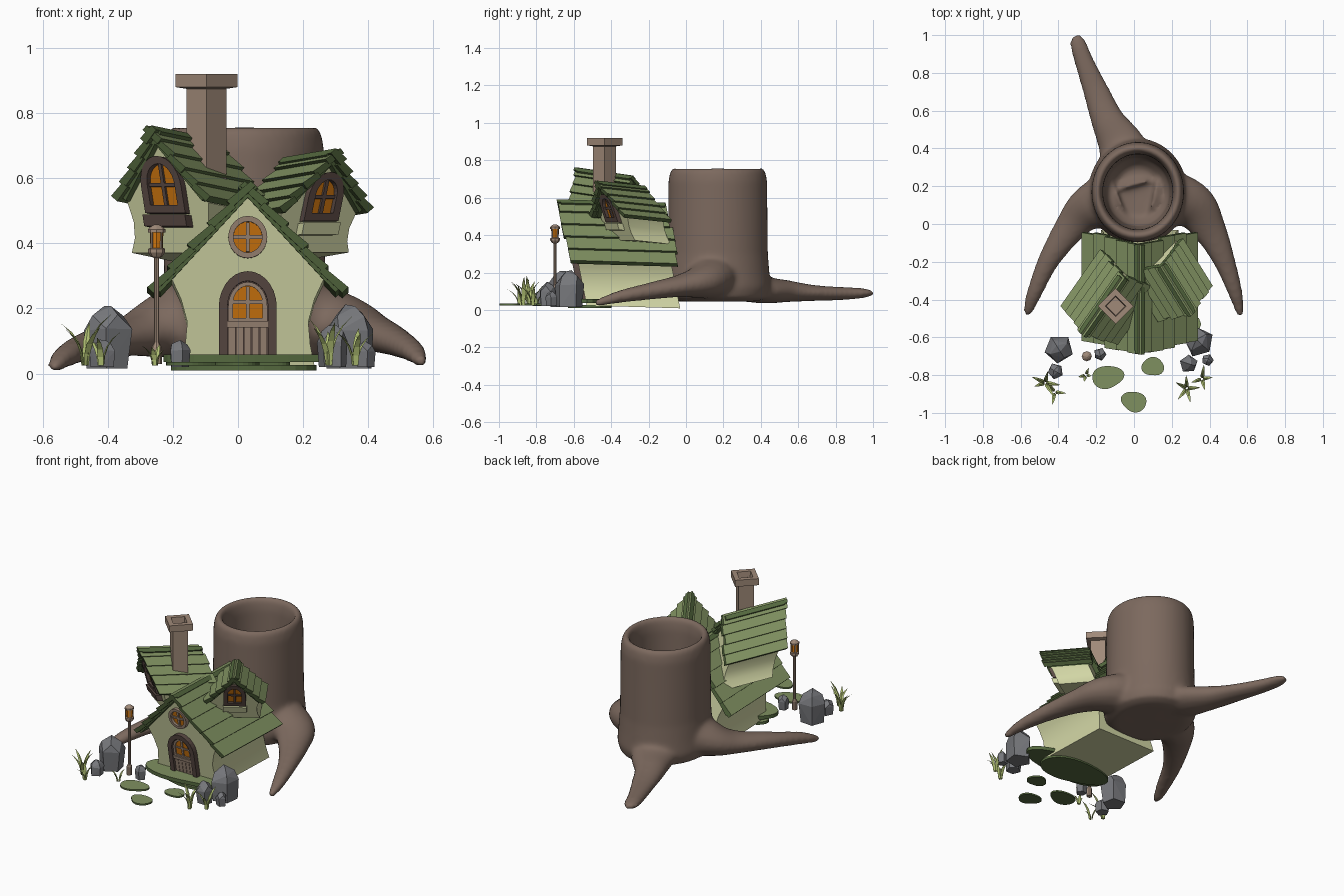
import bpy, bmesh, math, random
from mathutils import Matrix, Vector

if "Cube" in bpy.data.objects:
    bpy.data.objects.remove(bpy.data.objects["Cube"])

random.seed(4)

def colour(name, hexa):
    rgb = [int(hexa[i:i + 2], 16) / 255 for i in (0, 2, 4)]
    m = bpy.data.materials.new(name)
    m.diffuse_color = [c / 12.92 if c < .04 else ((c + .055) / 1.055) ** 2.4 for c in rgb] + [1]
    m.use_nodes = True
    m.node_tree.nodes["Principled BSDF"].inputs["Base Color"].default_value = m.diffuse_color
    return m

WALL = colour("cream_wall", "D3D7A6")
GREEN = colour("moss_green", "7F9060")
DARKGREEN = colour("dark_green", "55693F")
BARK = colour("bark_brown", "7C695E")
TAN = colour("light_wood", "A08A79")
BROWN = colour("dark_wood", "5D4C46")
AMBER = colour("amber_glass", "D2780F")
ROCK = colour("rock_grey", "77787C")
GRASS = colour("grass_blade", "B2C274")

# ---------- helpers ----------
def loft(bm, rings, mi=0, caps=True):
    vs = [[bm.verts.new(p) for p in r] for r in rings]
    fs = []
    for a, b in zip(vs, vs[1:]):
        n = len(a)
        fs += [bm.faces.new((a[i], a[(i + 1) % n], b[(i + 1) % n], b[i])) for i in range(n)]
    if caps:
        fs += [bm.faces.new(vs[0][::-1]), bm.faces.new(vs[-1])]
    for f in fs:
        f.material_index = mi
    return fs

def at(pts, y):
    return [(x, y, z) for x, z in pts]

def prism(bm, pts, y0, y1, mi=0):
    return loft(bm, [at(pts, y0), at(pts, y1)], mi)

def bar(bm, x0, x1, z0, z1, y0, y1, mi=0):
    prism(bm, [(x0, z0), (x1, z0), (x1, z1), (x0, z1)], y0, y1, mi)

def frame(bm, outer, inner, y0, y1, mi=0):
    loft(bm, [at(outer, y0), at(inner, y0), at(inner, y1), at(outer, y1), at(outer, y0)], mi, False)
    bmesh.ops.remove_doubles(bm, verts=bm.verts[:], dist=1e-6)

def lathe(bm, prof, n, c=(0, 0), sx=1, sy=1, mi=0, turn=0):
    ang = [2 * math.pi * i / n + turn for i in range(n)]
    loft(bm, [[(c[0] + r * sx * math.cos(a), c[1] + r * sy * math.sin(a), z) for a in ang]
              for r, z in prof], mi)

def finish(name, bm, mats, M=None, smooth=False):
    if M:
        bm.transform(M)
    bmesh.ops.recalc_face_normals(bm, faces=bm.faces[:])
    me = bpy.data.meshes.new(name)
    bm.to_mesh(me)
    bm.free()
    for m in mats:
        me.materials.append(m)
    ob = bpy.data.objects.new(name, me)
    bpy.context.collection.objects.link(ob)
    if smooth:
        bpy.ops.object.select_all(action='DESELECT')
        ob.select_set(True)
        bpy.context.view_layer.objects.active = ob
        bpy.ops.object.shade_smooth_by_angle(angle=math.radians(30))
    return ob

def arch(w, z0, h):
    r = w * .62
    return [(-w / 2, z0), (w / 2, z0)] + [
        (w / 2 * math.cos(t * math.pi / 14), z0 + h - r + r * math.sin(t * math.pi / 14)) for t in range(15)]

def circle(r, z, n=24):
    return [(r * math.cos(2 * math.pi * i / n), z + r * 1.08 * math.sin(2 * math.pi * i / n)) for i in range(n)]

# ---------- leaning cottage: walls plus plank roof, gable toward local -y ----------
def cottage(name, pos, turn, w, ze, zr, length, lean, drop, sides, inset, boards=5):
    shear = Matrix(((1, 0, 0, 0), (0, 1, -lean, lean * ze), (0, -drop, 1, 0), (0, 0, 0, 1)))
    M = Matrix.Translation((pos[0], pos[1], 0)) @ Matrix.Rotation(math.radians(turn), 4, 'Z') @ shear
    sl = math.hypot(w, zr - ze)
    under = lambda x: zr - (zr - ze) / w * x - .035 * sl / w
    prof = sides[:-1] + [(sides[-1], under(sides[-1]))]
    bm = bmesh.new()
    prism(bm, [(-x, z) for x, z in prof] + [(0, under(0))] + prof[::-1], inset, length - .04)
    finish(name + "_walls", bm, [WALL], M, True)
    bm = bmesh.new()
    for s in (-1, 1):
        def pt(u, n):
            return (s * (u * w + n * (zr - ze)) / sl, zr + (n * w - u * (zr - ze)) / sl)
        # dark under-roof panel, then overlapping planks
        prism(bm, [pt(0, -.04), pt(0, -.018), pt(sl - .01, -.018), pt(sl - .01, -.04)], .012, length - .012, 1)
        for i in range(boards):
            u0, u1 = sl * i / boards, sl * (i + 1) / boards + .006
            fs = prism(bm, [pt(u0, -.034), pt(u0, -.013), pt(u1, 0), pt(u1, -.026)],
                       random.uniform(-.012, .004), length + random.uniform(-.01, .008), 1)
            fs[1].material_index = 0
    finish(name + "_roof", bm, [GREEN, DARKGREEN], M)
    return M

main = cottage("main_house", (.03, -.62), 0, .305, .27, .60, .58, .2, .03,
               [(.205, .025), (.192, .09), (.186, .16), (.205, .23), .235], .04)
left = cottage("left_gable", (-.238, -.538), -35, .18, .55, .77, .37, .27, .12,
               [(.165, .375), (.145, .42), (.14, .47), .152], .035)
right = cottage("right_gable", (.27, -.42), 32, .17, .515, .70, .30, .38, .09,
                [(.138, .375), (.124, .41), (.122, .45), .137], .035)

# ---------- arched gable windows with sills ----------
def window(name, M, w, z0, h, border, yw, sill):
    bm = bmesh.new()
    inner = arch(w - 2 * border, z0 + border, h - 2 * border)
    frame(bm, arch(w, z0, h), inner, yw - .025, yw + .01)
    prism(bm, inner, yw - .006, yw + .004, 1)
    bar(bm, -.006, .006, z0 + border, z0 + h - border, yw - .015, yw)
    zc = z0 + h * .5
    bar(bm, -w / 2 + border, w / 2 - border, zc - .006, zc + .006, yw - .015, yw)
    finish(name, bm, [BROWN, AMBER], M)
    bm = bmesh.new()
    bar(bm, -w * .53, w * .53, z0 - .042, z0 - .006, yw - .035, yw + .01)
    finish(name + "_sill", bm, [sill], M)

window("left_window", left, .15, .495, .175, .024, .035, BROWN)
window("right_window", right, .125, .47, .15, .024, .035, WALL)

# ---------- round window ----------
bm = bmesh.new()
frame(bm, circle(.06, .42), circle(.044, .42), .015, .05)
prism(bm, circle(.046, .42), .033, .045, 1)
bar(bm, -.006, .006, .375, .465, .024, .04)
bar(bm, -.045, .045, .414, .426, .024, .04)
finish("round_window", bm, [TAN, AMBER], main)

# ---------- front door ----------
bm = bmesh.new()
frame(bm, arch(.178, .05, .265), arch(.124, .05, .235), .008, .05)
finish("door_frame", bm, [BROWN], main)
bm = bmesh.new()
prism(bm, arch(.124, .05, .235), .033, .05, 1)
frame(bm, arch(.12, .155, .127), arch(.092, .172, .098), .02, .036)
prism(bm, arch(.092, .172, .098), .028, .036, 2)
bar(bm, -.006, .006, .172, .268, .022, .034)
bar(bm, -.046, .046, .215, .226, .022, .034)
bar(bm, -.064, .064, .142, .162, .012, .036)
for i in range(5):
    bar(bm, -.060 + i * .0243, -.038 + i * .0243, .052, .142, .022, .036)
finish("door", bm, [TAN, BROWN, AMBER], main)

# ---------- chimney with hollow cap ----------
bm = bmesh.new()
R2 = 1 / math.sqrt(2)
lathe(bm, [(.061, .55), (.061, .88)], 4, (-.097, -.435))
lathe(bm, [(.03, .87), (.095, .88), (.095, .92), (.055, .92), (.05, .885)], 4, (-.097, -.435))
finish("chimney", bm, [TAN])

# ---------- hollow tree stump with three roots ----------
def spline(p, sub=6):
    p = [p[0]] + p + [p[-1]]
    out = []
    for a, b, c, d in zip(p, p[1:], p[2:], p[3:]):
        for k in range(sub):
            t = k / sub
            out.append([.5 * (2 * q + (r - o) * t + (2 * o - 5 * q + 4 * r - s) * t * t
                              + (3 * q - o - 3 * r + s) * t ** 3) for o, q, r, s in zip(a, b, c, d)])
    return out + [p[-1]]

# each root point: x, y, z, horizontal radius, vertical radius
ROOTS = [
    [(0, .2, .2, .17, .14), (-.06, .4, .115, .13, .08), (-.14, .55, .1, .09, .058), (-.2, .7, .09, .07, .042),
     (-.26, .85, .088, .053, .035), (-.295, .95, .09, .045, .026), (-.308, 1.0, .09, .024, .014)],
    [(-.08, .15, .2, .17, .15), (-.24, .08, .15, .12, .1), (-.33, -.01, .115, .088, .062),
     (-.45, -.19, .09, .058, .046), (-.525, -.36, .057, .042, .036), (-.557, -.45, .03, .03, .024),
     (-.56, -.485, .02, .015, .012)],
    [(.1, .15, .2, .17, .15), (.3, .1, .16, .13, .1), (.4, -.03, .13, .09, .062), (.48, -.2, .1, .058, .046),
     (.535, -.36, .07, .04, .034), (.56, -.46, .043, .025, .022), (.565, -.49, .038, .013, .012)]]
bm = bmesh.new()
lathe(bm, [(.02, .045), (.8, .045), (1.0, .065), (1.06, .12), (1.03, .2), (1, .3), (.99, .55), (.985, .69),
           (.95, .74), (.87, .764), (.79, .745), (.75, .69), (.73, .5), (.68, .36), (.5, .3), (.02, .29)],
      48, (.02, .17), .248, .268)
for root in ROOTS:
    path = spline(root)
    rings = []
    for i, (x, y, z, rh, rv) in enumerate(path):
        a, b = path[max(i - 1, 0)], path[min(i + 1, len(path) - 1)]
        side = Vector((b[1] - a[1], a[0] - b[0], 0)).normalized()
        rings.append([Vector((x, y, z)) + side * rh * math.cos(t * math.pi / 8)
                      + Vector((0, 0, rv * math.sin(t * math.pi / 8))) for t in range(16)])
    loft(bm, rings)
stump = finish("tree_stump", bm, [BARK])
rm = stump.modifiers.new("blend", 'REMESH')
rm.mode, rm.voxel_size, rm.use_smooth_shade = 'VOXEL', .013, True
sm = stump.modifiers.new("soften", 'SMOOTH')
sm.factor, sm.iterations = .5, 10

# ---------- grass patch and stepping stones ----------
def blob(name, x, y, rx, ry, z0, z1, ph):
    bm = bmesh.new()
    pts = []
    for i in range(28):
        a = 2 * math.pi * i / 28
        r = 1 + .07 * math.sin(2 * a + ph) + .06 * math.sin(3 * a + 2 * ph)
        pts.append((x + rx * r * math.cos(a), y + ry * r * math.sin(a)))
    fs = loft(bm, [[(px, py, z) for px, py in pts] for z in (z0, z1)], 1)
    fs[-1].material_index = 0
    finish(name, bm, [GREEN, DARKGREEN])

blob("grass_patch", .05, -.53, .275, .125, .036, .058, 1)
blob("lower_grass_patch", .03, -.51, .215, .12, .01, .026, 2.5)
for i, (x, y, rx, ry) in enumerate([(-.14, -.81, .082, .062), (.1, -.755, .056, .052), (0, -.94, .066, .055)]):
    blob(f"stepping_stone_{i + 1}", x, y, rx, ry, .025, .035, 1.3 * i + .4)

# ---------- lamp post ----------
bm = bmesh.new()
c = (-.25, -.70)
lathe(bm, [(.016, .03), (.016, .08), (.008, .095), (.008, .355), (.018, .36), (.026, .372), (.026, .383),
           (.016, .388)], 8, c)
lathe(bm, [(.019, .385), (.021, .438)], 8, c, mi=1)
lathe(bm, [(.027, .434), (.027, .443), (.016, .453), (.006, .458)], 8, c)
for i in range(4):
    a = math.pi / 2 * i + math.pi / 4
    lathe(bm, [(.004, .38), (.004, .438)], 4, (c[0] + .021 * math.cos(a), c[1] + .021 * math.sin(a)))
finish("lamp_post", bm, [TAN, AMBER])

# ---------- rocks ----------
for i, (x, y, r, z0, h) in enumerate([(-.40, -.66, .077, .015, .2), (-.415, -.78, .045, .02, .085),
                                      (-.18, -.69, .035, .02, .085), (.345, -.625, .08, .015, .2),
                                      (.29, -.74, .05, .02, .13), (.39, -.72, .033, .02, .08)]):
    bm = bmesh.new()
    ph = random.random() * 6
    for k, n, f in ((0, 5, .88), (.62, 5, 1.0), (.85, 4, .7), (1, 2, .25)):
        for j in range(n):
            a = ph + 2 * math.pi * j / n
            rr = r * f * random.uniform(.92, 1.06)
            bm.verts.new((x + rr * math.cos(a), y + rr * math.sin(a), z0 + h * k * random.uniform(.94, 1)))
    bmesh.ops.convex_hull(bm, input=bm.verts[:])
    finish(f"rock_{i + 1}", bm, [ROCK])

# ---------- grass tufts ----------
for i, (x, y, n, h, reach) in enumerate([(-.47, -.84, 5, .15, .07), (-.42, -.89, 3, .11, .06),
                                         (-.255, -.80, 4, .06, .03), (.28, -.87, 5, .14, .06),
                                         (.36, -.82, 4, .12, .06)]):
    bm = bmesh.new()
    for j in range(n):
        a = 2 * math.pi * j / n + random.uniform(-.4, .4)
        hh, rch = h * random.uniform(.7, 1.1), reach * random.uniform(.7, 1.15)
        d, s = Vector((math.cos(a), math.sin(a), 0)), Vector((-math.sin(a), math.cos(a), 0))
        rings = []
        for t in (0, .25, .5, .75, 1):
            p = Vector((x, y, .025)) + d * (.008 + rch * t * t) + Vector((0, 0, hh * (1.3 * t - .3 * t * t)))
            wd = (.008 + .011 * t) * (1 - t ** 2) * (.6 + 2.5 * h) + .0006
            rings.append([p + s * wd, p - s * wd, p - d * wd * .5])
        loft(bm, rings)
    finish(f"grass_tuft_{i + 1}", bm, [GRASS])
